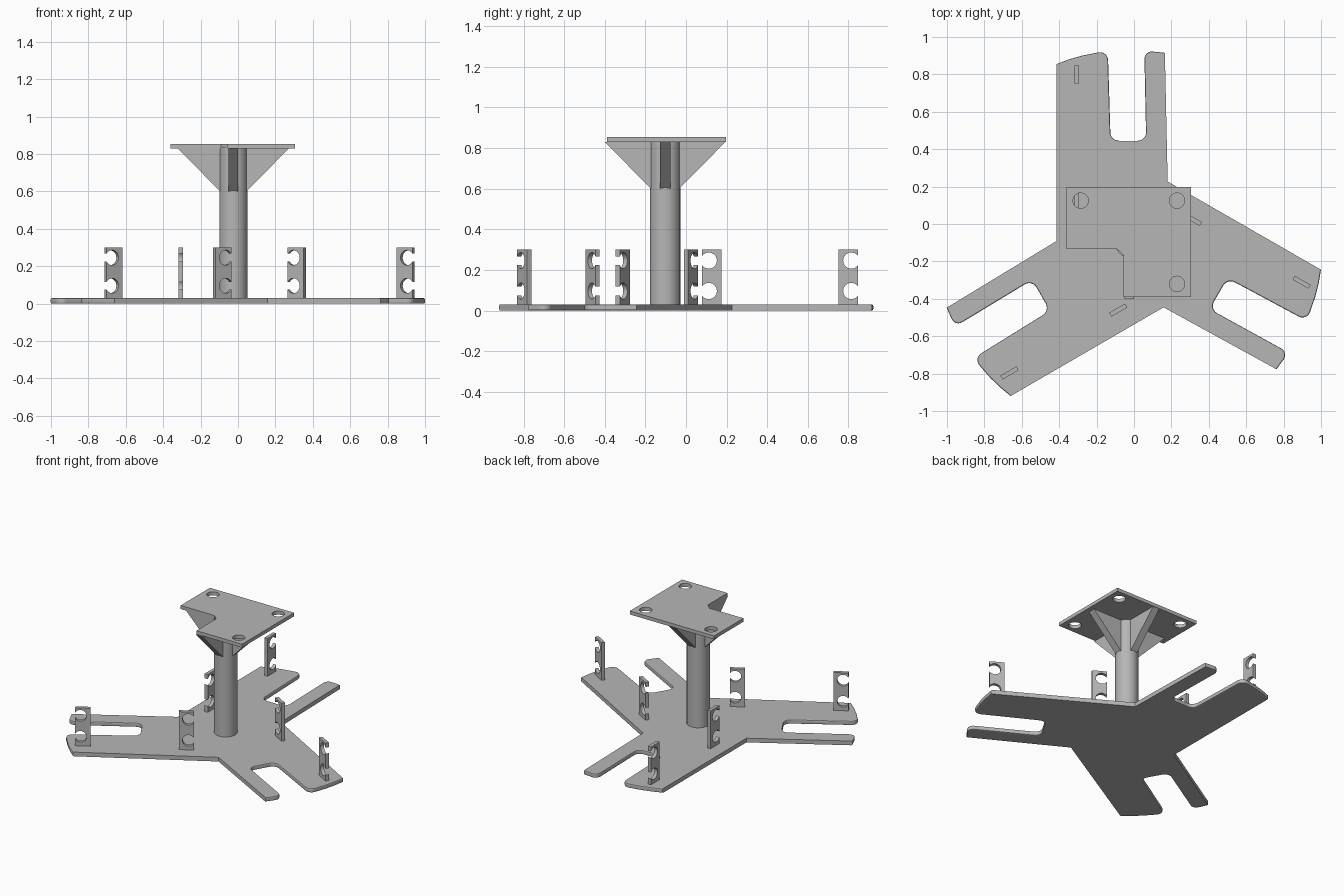
import bpy
import bmesh
from math import acos, cos, sin, pi, radians
from mathutils import Matrix, Vector

cube = bpy.data.objects.get("Cube")
if cube:
    bpy.data.objects.remove(cube)

grey = bpy.data.materials.new("plain grey")
grey.use_nodes = True
COLOUR = (0.47, 0.47, 0.47, 1)
grey.diffuse_color = COLOUR
grey.node_tree.nodes["Principled BSDF"].inputs["Base Color"].default_value = COLOUR

AXIS = Matrix.Translation((-0.025, -0.103, 0))     # column centre
BASE_TOP, PLATE_LOW, PLATE_TOP = 0.03, 0.83, 0.855


def finish(name, bm, matrix=Matrix()):
    bmesh.ops.recalc_face_normals(bm, faces=bm.faces[:])
    bm.transform(matrix)
    mesh = bpy.data.meshes.new(name)
    bm.to_mesh(mesh)
    bm.free()
    mesh.materials.append(grey)
    ob = bpy.data.objects.new(name, mesh)
    bpy.context.collection.objects.link(ob)
    return ob


def activate(ob):
    bpy.ops.object.select_all(action='DESELECT')
    ob.select_set(True)
    bpy.context.view_layer.objects.active = ob


def prism(points, low, high):
    """Extrude a flat outline from low to high along z."""
    bm = bmesh.new()
    face = bm.faces.new([bm.verts.new((p[0], p[1], low)) for p in points])
    top = bmesh.ops.extrude_face_region(bm, geom=[face])["geom"]
    verts = [v for v in top if isinstance(v, bmesh.types.BMVert)]
    bmesh.ops.translate(bm, verts=verts, vec=(0, 0, high - low))
    return bm


def cylinder(radius, low, high, x=0, y=0, sides=48):
    return prism([(x + radius * cos(2 * pi * i / sides),
                   y + radius * sin(2 * pi * i / sides)) for i in range(sides)], low, high)


def rounded(corners, steps=6):
    """Replace each (x, y, r) corner by an arc-like curve; r = 0 stays sharp."""
    out = []
    for i, (x, y, r) in enumerate(corners):
        p = Vector((x, y))
        if not r:
            out.append(p)
            continue
        a = p + (Vector(corners[i - 1][:2]) - p).normalized() * r
        b = p + (Vector(corners[i + 1][:2]) - p).normalized() * r
        mid = (a + b) / 2
        centre = mid + (mid - p) * ((a - mid).length_squared / (p - mid).length_squared)
        ra, rb = a - centre, b - centre
        turn = ra.angle_signed(rb)
        out += [centre + Matrix.Rotation(-turn * k / steps, 2) @ ra for k in range(steps + 1)]
    return out


# Three-armed base with an open slot in every arm
arm = rounded([(-0.39, 0.958, 0), (-0.32, 0.984, 0), (-0.25, 1.004, 0),
               (-0.115, 1.03, 0.05), (-0.1, 0.548, 0.045), (0.09, 0.548, 0.045),
               (0.08, 1.03, 0.045), (0.19, 1.018, 0), (0.205, 0.33, 0)])
outline = [Matrix.Rotation(radians(-120 * k), 2) @ p for k in range(3) for p in arm]
bm = prism(outline, 0, BASE_TOP)
# Soften the rim round the arm tips and slots
n = len(arm)
rim = set()
for i in range(len(outline)):
    if i % n < n - 2:
        mid = (outline[i] + outline[i + 1]) / 2
        rim.add((round(mid.x, 4), round(mid.y, 4)))
soft = []
for e in bm.edges:
    a, b = (v.co for v in e.verts)
    m = (a + b) / 2
    if abs(a.z - b.z) < 1e-5 and (round(m.x, 4), round(m.y, 4)) in rim:
        soft.append(e)
bmesh.ops.bevel(bm, geom=soft, offset=0.007, segments=2, profile=0.5, affect='EDGES')
finish("base_plate", bm, AXIS)

# Column
column = finish("column", cylinder(0.075, BASE_TOP - 0.01, PLATE_LOW + 0.005), AXIS)
activate(column)
bpy.ops.object.shade_smooth_by_angle(angle=radians(30))

# Four triangular gussets under the top plate
for k, name in enumerate(("left", "back", "right", "front")):
    tri = [(0.03, 0.6), (0.07, 0.6), (0.297, PLATE_LOW), (0.03, PLATE_LOW)]
    turn = Matrix.Rotation(radians(90 * k), 4, 'Z') @ Matrix.Rotation(radians(90), 4, 'X')
    finish("gusset_" + name, prism(tri, -0.026, 0.026), AXIS @ turn)

# Top plate with a cut-away corner and three screw holes
plate = finish("top_plate", prism(
    [(-0.36, 0.197), (0.305, 0.197), (0.305, -0.39), (-0.055, -0.39),
     (-0.055, -0.168), (-0.092, -0.133), (-0.36, -0.133)], PLATE_LOW, PLATE_TOP))
for x, y in ((-0.285, 0.125), (0.23, 0.125), (0.23, -0.32)):
    cutter = finish("hole_cutter", cylinder(0.041, PLATE_LOW - 0.1, PLATE_TOP + 0.1, x, y, 32))
    cutter.hide_render = True
    activate(plate)
    mod = plate.modifiers.new("hole", 'BOOLEAN')
    mod.operation, mod.solver, mod.object = 'DIFFERENCE', 'EXACT', cutter
    bpy.ops.object.modifier_apply(modifier=mod.name)
    bpy.data.objects.remove(cutter)
activate(plate)
bpy.ops.object.shade_smooth_by_angle(angle=radians(30))

# Clip posts: two round notches opening through one edge
DEPTH, POST_TOP, RADIUS, INSET = 0.098, 0.3, 0.04, 0.034
mouth = acos(INSET / RADIUS)
profile = [(0, POST_TOP), (DEPTH, POST_TOP), (DEPTH, BASE_TOP - 0.005), (0, BASE_TOP - 0.005)]
for z in (0.096, 0.246):
    for k in range(25):
        t = -pi + mouth + (2 * pi - 2 * mouth) * k / 24
        profile.append((INSET + RADIUS * cos(t), z + RADIUS * sin(t)))

upright = Matrix(((0, 0, 1, 0), (1, 0, 0, 0), (0, 1, 0, 0), (0, 0, 0, 1)))
for k, name in enumerate(("back", "left", "right")):
    spin = AXIS @ Matrix.Rotation(radians(-120 * k), 4, 'Z')
    for where, y, way in (("inner", 0.181, 1), ("outer", 0.951, -1)):
        place = Matrix.Translation((-0.28, y, 0)) @ Matrix.Diagonal((1, way, 1, 1))
        bm = prism(profile, -0.012, 0.012)
        bm.transform(place @ upright)
        post = finish(f"{where}_clip_post_{name}", bm, spin)
        activate(post)
        bpy.ops.object.shade_smooth_by_angle(angle=radians(30))
bpy.ops.object.select_all(action='DESELECT')
